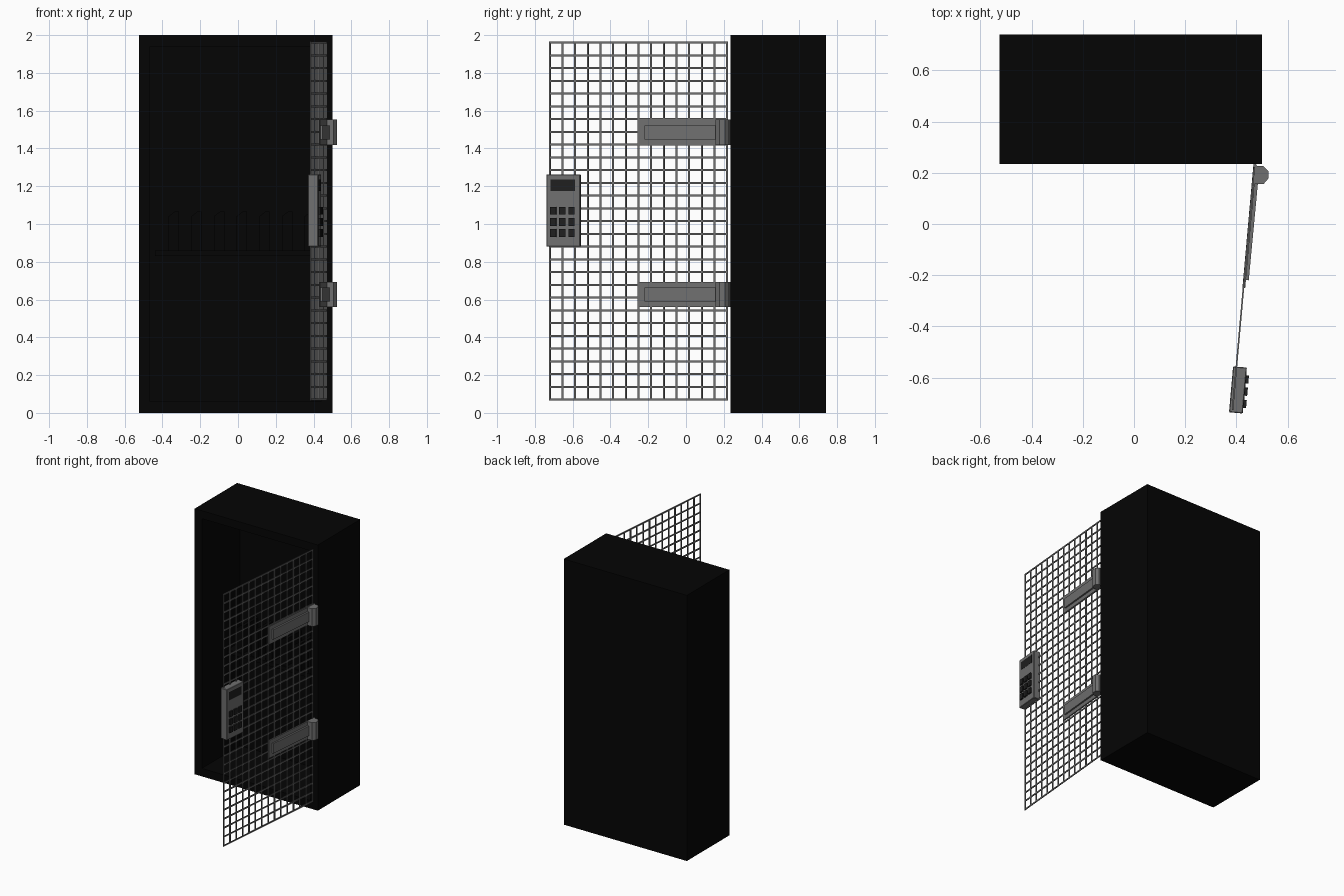
import bpy, bmesh, math
from mathutils import Matrix, Vector

if "Cube" in bpy.data.objects:
    bpy.data.objects.remove(bpy.data.objects["Cube"])


def material(name, v):
    m = bpy.data.materials.new(name)
    m.diffuse_color = (v, v, v, 1)
    m.use_nodes = True
    m.node_tree.nodes["Principled BSDF"].inputs["Base Color"].default_value = m.diffuse_color
    return m


BLACK = material("black_paint", 0.0015)
STEEL = material("grey_steel", 0.16)
DARK = material("dark_plastic", 0.014)


def box(bm, lo, hi):
    lo, hi = Vector(lo), Vector(hi)
    m = Matrix.Translation((lo + hi) / 2) @ Matrix.Diagonal((*(hi - lo), 1))
    return bmesh.ops.create_cube(bm, size=1, matrix=m)["verts"]


def prism(bm, pts, offset):
    f = bm.faces.new([bm.verts.new(p) for p in pts])
    r = bmesh.ops.extrude_face_region(bm, geom=[f])
    vs = [e for e in r["geom"] if isinstance(e, bmesh.types.BMVert)]
    bmesh.ops.translate(bm, verts=vs, vec=offset)


def finish(bm, name, mat, matrix=None):
    bmesh.ops.recalc_face_normals(bm, faces=bm.faces)
    me = bpy.data.meshes.new(name)
    bm.to_mesh(me)
    bm.free()
    me.materials.append(mat)
    ob = bpy.data.objects.new(name, me)
    bpy.context.collection.objects.link(ob)
    if matrix:
        ob.matrix_world = matrix
    return ob


# cabinet: box with the front face inset and pushed in
bm = bmesh.new()
box(bm, (-0.525, 0.235, 0), (0.5, 0.74, 2))
bm.normal_update()
front = min(bm.faces, key=lambda f: f.calc_center_median().y)
bmesh.ops.inset_region(bm, faces=[front], thickness=0.085)
r = bmesh.ops.extrude_face_region(bm, geom=[front])
bmesh.ops.translate(bm, vec=(0, 0.45, 0),
                    verts=[e for e in r["geom"] if isinstance(e, bmesh.types.BMVert)])
if front.is_valid:
    bmesh.ops.delete(bm, geom=[front], context='FACES_ONLY')
finish(bm, "cabinet", BLACK)

# inner rack: shelf with a row of slanted dividers
bm = bmesh.new()
box(bm, (-0.44, 0.5, 0.83), (0.415, 0.685, 0.86))
for i in range(7):
    x = -0.34 + 0.12 * i
    prism(bm, [(x - 0.028, 0.51, 0.86), (x + 0.028, 0.51, 0.86), (x + 0.028, 0.51, 1.065),
               (x + 0.01, 0.51, 1.07), (x - 0.028, 0.51, 1.04)], (0, 0.175, 0))
finish(bm, "inner_rack", BLACK)

# door frame of reference: local y runs along the door, local x points outward
DOOR = Matrix.Translation((0.469, 0.218, 0)) @ Matrix.Rotation(-0.089, 4, 'Z')
L, Z0, Z1, T, D = 0.943, 0.07, 1.96, 0.005, 0.003

# mesh door
bm = bmesh.new()
for i in range(15):
    y = -L * i / 14
    box(bm, (-D, y - T, Z0 - T), (D, y + T, Z1 + T))
for i in range(29):
    z = Z0 + (Z1 - Z0) * i / 28
    box(bm, (-D, -L - T, z - T), (D, T, z + T))
finish(bm, "mesh_door", STEEL, DOOR)

# hinges: strap, raised panel and barrel
for label, zc in (("lower", 0.627), ("upper", 1.485)):
    bm = bmesh.new()
    box(bm, (-0.004, -0.469, zc - 0.067), (0.007, 0.016, zc + 0.067))
    raised = [(0.005, -0.438), (0.018, -0.438), (0.02, -0.05), (0.005, -0.05)]
    prism(bm, [(x, y, zc - 0.037) for x, y in raised], (0, 0, 0.074))
    finish(bm, label + "_hinge_strap", STEEL, DOOR)
    bm = bmesh.new()
    outline = [(0.468, 0.156), (0.506, 0.156), (0.525, 0.178), (0.525, 0.206),
               (0.506, 0.226), (0.482, 0.226), (0.474, 0.235), (0.468, 0.235)]
    prism(bm, [(x, y, zc - 0.067) for x, y in outline], (0, 0, 0.134))
    finish(bm, label + "_hinge_barrel", STEEL)

# keypad body
bm = bmesh.new()
box(bm, (-0.013, -0.958, 0.88), (0.041, -0.778, 1.262))
bmesh.ops.bevel(bm, geom=bm.edges[:], offset=0.003, segments=1, affect='EDGES')
finish(bm, "keypad_body", STEEL, DOOR)

# keypad screen
bm = bmesh.new()
box(bm, (0.03, -0.936, 1.174), (0.042, -0.804, 1.236))
finish(bm, "keypad_screen", DARK, DOOR)

# keypad buttons
bm = bmesh.new()
for col in range(3):
    for row in range(3):
        y, z = -0.92 + 0.048 * col, 0.952 + 0.059 * row
        box(bm, (0.038, y - 0.016, z - 0.021), (0.052, y + 0.016, z + 0.021))
finish(bm, "keypad_buttons", DARK, DOOR)
